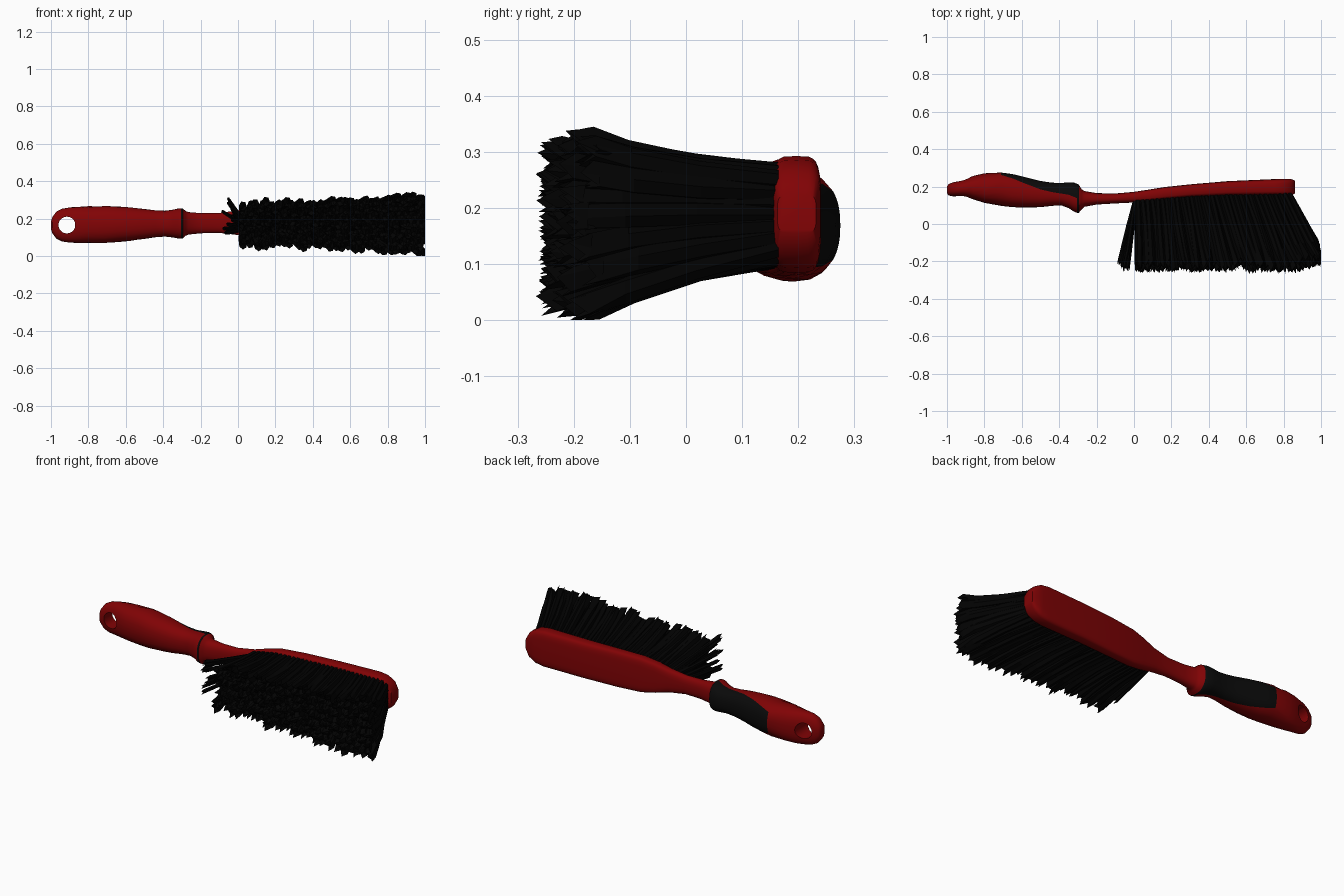
import bpy, bmesh, math, random
from mathutils import Vector

if "Cube" in bpy.data.objects:
    bpy.data.objects.remove(bpy.data.objects["Cube"])
random.seed(4)


def material(name, rgb):
    m = bpy.data.materials.new(name)
    m.diffuse_color = (*rgb, 1)
    m.use_nodes = True
    m.node_tree.nodes["Principled BSDF"].inputs["Base Color"].default_value = m.diffuse_color
    return m


RED = material("red plastic", (0.22, 0.001, 0.0015))
GRIP = material("black rubber", (0.003, 0.003, 0.003))
HAIR = material("black bristle", (0.0008, 0.0008, 0.0008))


def lerp_table(table, x, col):
    for a, b in zip(table, table[1:]):
        if x <= b[0]:
            t = max(0, (x - a[0]) / (b[0] - a[0]))
            return a[col] + (b[col] - a[col]) * t
    return table[-1][col]


def make_object(name, bm, mats):
    me = bpy.data.meshes.new(name)
    bmesh.ops.recalc_face_normals(bm, faces=bm.faces)
    bm.to_mesh(me)
    bm.free()
    for m in mats:
        me.materials.append(m)
    ob = bpy.data.objects.new(name, me)
    bpy.context.collection.objects.link(ob)
    return ob


# Body profile: x, half width in z, lowest y, highest y
BODY = [
    (-1.0, .022, .165, .200), (-.992, .045, .153, .213), (-.97, .073, .148, .222),
    (-.94, .088, .147, .230), (-.90, .094, .144, .241), (-.86, .097, .132, .257),
    (-.80, .099, .113, .271), (-.71, .099, .097, .275), (-.65, .096, .090, .267),
    (-.58, .090, .088, .250), (-.50, .080, .090, .230), (-.44, .072, .097, .221),
    (-.39, .069, .100, .219), (-.35, .074, .085, .223), (-.32, .080, .066, .221),
    (-.305, .081, .060, .215), (-.295, .080, .060, .210), (-.28, .066, .078, .186),
    (-.265, .060, .092, .176), (-.20, .054, .104, .165), (-.10, .053, .110, .163),
    (0.0, .066, .115, .172), (.08, .086, .122, .184), (.16, .100, .131, .197),
    (.30, .104, .143, .212), (.50, .104, .151, .229), (.75, .104, .153, .240),
    (.80, .096, .153, .241), (.84, .073, .153, .240), (.862, .035, .163, .232)]
# Angle at which the rubber grip meets the red shell
EDGE = [(-1, 0), (-.95, 0), (-.71, 56), (-.65, 44), (-.58, 31), (-.5, 17), (-.4, 2), (-.3, 0), (1, 0)]
HALF = 14


def centre_z(x):
    return .165 + .0135 * (x + 1)


def section(x, hz, lo, hi):
    n = 2.4 if x < -.05 else min(4.5, 2.4 + (x + .05) * 14)
    a = math.radians(lerp_table(EDGE, x, 1))
    angles = [a + (math.pi - 2 * a) * i / HALF for i in range(HALF)]
    angles += [math.pi - a + (math.pi + 2 * a) * i / HALF for i in range(HALF)]
    pts = []
    for t in angles:
        c, s = math.cos(t), math.sin(t)
        z = centre_z(x) + hz * math.copysign(abs(c) ** (2 / n), c)
        y = (lo + hi) / 2 + (hi - lo) / 2 * math.copysign(abs(s) ** (2 / n), s)
        pts.append((x, y, z))
    return pts


# Handle, neck and head in one lofted body
bm = bmesh.new()
rings = [[bm.verts.new(p) for p in section(*row)] for row in BODY]
for row, r, q in zip(BODY, rings, rings[1:]):
    for i in range(2 * HALF):
        j = (i + 1) % (2 * HALF)
        f = bm.faces.new((r[i], r[j], q[j], q[i]))
        on_grip = -.72 < row[0] < -.3 and i < HALF
        seam = abs(row[0] + .305) < .001
        f.material_index = 1 if on_grip or seam else 0
bm.faces.new(rings[0])
bm.faces.new(rings[-1])
body = make_object("handle_and_head", bm, [RED, GRIP])

# Hanging hole
bpy.ops.mesh.primitive_cylinder_add(vertices=20, radius=.045, depth=.6,
                                    location=(-.915, .19, .166), rotation=(math.pi / 2, 0, 0))
cutter = bpy.context.object
cutter.name = "hole_cutter"
cutter.hide_render = True
cutter.data.materials.append(RED)
mod = body.modifiers.new("hole", 'BOOLEAN')
mod.object = cutter
mod.operation = 'DIFFERENCE'
mod.solver = 'EXACT'
bpy.context.view_layer.objects.active = body
bpy.ops.object.modifier_apply(modifier="hole")
bpy.data.objects.remove(cutter)
bpy.ops.object.select_all(action='DESELECT')
body.select_set(True)
bpy.ops.object.shade_smooth_by_angle(angle=math.radians(40))


# Bristles: flaring tufts with ragged ends
def tuft(bm, root, tip, r0, r1, ragged, pinch=0):
    bend = Vector((random.uniform(-.006, .006), 0, pinch + random.uniform(-.005, .005)))
    spin = random.uniform(0, 1)
    rings = []
    for t in (0, .4, .75, 1):
        c = root.lerp(tip, t) + bend * math.sin(math.pi * t)
        r = r0 + (r1 - r0) * t
        ring = []
        for k in range(6):
            a = spin + k * math.pi / 3
            y = c.y
            if t == 1:
                y += ragged * (random.uniform(.4, 1.2) if k % 2 else -random.uniform(.2, .9))
            ring.append(bm.verts.new((min(1, c.x + r * .8 * math.cos(a)), max(-.275, y),
                                      min(.345, max(0, c.z + r * math.sin(a))))))
        rings.append(ring)
    for r, q in zip(rings, rings[1:]):
        for k in range(6):
            bm.faces.new((r[k], r[(k + 1) % 6], q[(k + 1) % 6], q[k]))
    bm.faces.new(rings[0])
    end = bm.verts.new(sum((v.co for v in rings[-1]), Vector()) / 6 + Vector((0, .02, 0)))
    for k in range(6):
        bm.faces.new((rings[-1][k], rings[-1][(k + 1) % 6], end))


bm = bmesh.new()
COLS, ROWS = 32, 7
for i in range(COLS):
    u = i / (COLS - 1)
    for j in range(ROWS):
        v = j / (ROWS - 1) - .5
        x = .02 + .81 * u
        hz = min(.098, lerp_table(BODY, x, 1))
        root = Vector((x, lerp_table(BODY, x, 2) + .012, centre_z(x) + v * 1.5 * hz))
        spread = .215 + .07 * u * u
        tip = Vector((.035 + .97 * u + random.uniform(-.014, .014),
                      -.222 + random.uniform(-.025, .022) + .035 * max(0, u - .85) / .15,
                      .172 + v * spread + random.uniform(-.014, .014)))
        tuft(bm, root, tip, .019, .027, .024, -.02 * v)

# Stray wisps at the neck end
for j in range(9):
    v = j / 8
    root = Vector((.005, .125, .14 + .08 * v))
    tip = Vector((random.uniform(-.09, -.03), random.uniform(-.26, -.2), .125 + .18 * v))
    tuft(bm, root, tip, .014, .010, .02)
make_object("bristles", bm, [HAIR])
